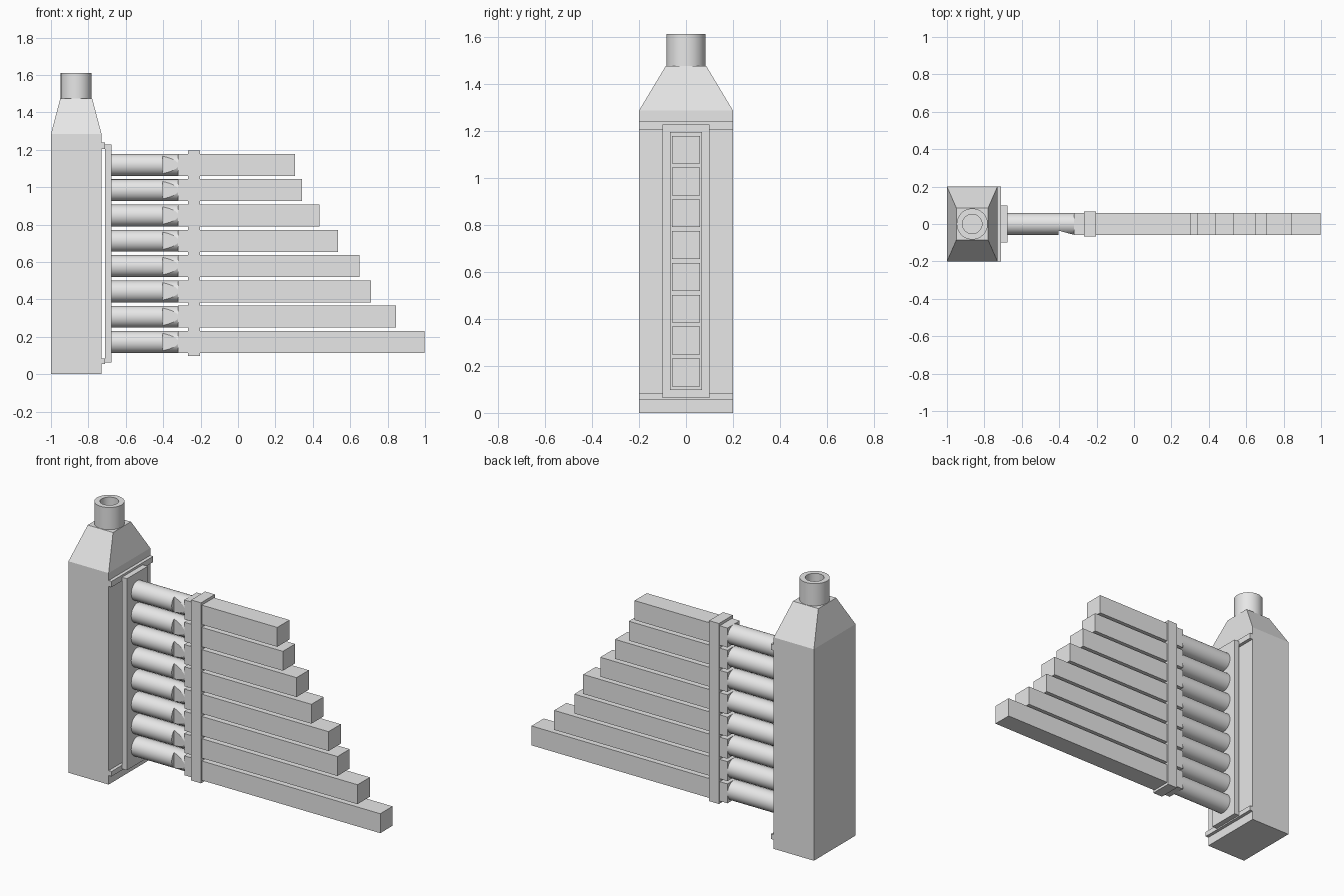
import bpy, bmesh, math
from mathutils import Matrix

if "Cube" in bpy.data.objects:
    bpy.data.objects.remove(bpy.data.objects["Cube"])

grey = bpy.data.materials.new("plain grey")
grey.diffuse_color = (0.8, 0.8, 0.8, 1)
grey.use_nodes = True
grey.node_tree.nodes["Principled BSDF"].inputs["Base Color"].default_value = grey.diffuse_color


def finish(name, bm):
    bmesh.ops.recalc_face_normals(bm, faces=bm.faces)
    me = bpy.data.meshes.new(name)
    bm.to_mesh(me)
    bm.free()
    me.materials.append(grey)
    ob = bpy.data.objects.new(name, me)
    bpy.context.collection.objects.link(ob)
    return ob


def loft(name, rings):
    """Closed solid through rings with equal point counts."""
    bm = bmesh.new()
    vs = [[bm.verts.new(p) for p in r] for r in rings]
    n = len(vs[0])
    for a, b in zip(vs, vs[1:]):
        for i in range(n):
            j = (i + 1) % n
            bm.faces.new((a[i], a[j], b[j], b[i]))
    bm.faces.new(vs[0])
    bm.faces.new(vs[-1])
    return finish(name, bm)


def rect(x0, x1, y, z):
    return [(x0, -y, z), (x1, -y, z), (x1, y, z), (x0, y, z)]


def box(name, x0, x1, y, z0, z1):
    return loft(name, [rect(x0, x1, y, z0), rect(x0, x1, y, z1)])


def smooth(ob):
    bpy.ops.object.select_all(action='DESELECT')
    ob.select_set(True)
    bpy.context.view_layer.objects.active = ob
    bpy.ops.object.shade_smooth_by_angle(angle=math.radians(30))


# Wind chest with tapered shoulder
loft("chest", [rect(-1, -0.73, 0.2, 0), rect(-1, -0.73, 0.2, 1.285),
               rect(-0.95, -0.78, 0.086, 1.475)])

# Hollow neck
ring = [(r * math.cos(a), r * math.sin(a)) for r in (1,)
        for a in [2 * math.pi * i / 48 for i in range(48)]]
neck = loft("neck", [[(-0.865 + r * x, r * y, z) for x, y in ring]
                     for r, z in ((0.083, 1.47), (0.083, 1.61), (0.052, 1.61), (0.052, 1.48))])
smooth(neck)

# Rails and mounting plate on the chest
box("lower_rail", -0.735, -0.71, 0.2, 0.055, 0.085)
box("upper_rail", -0.735, -0.71, 0.2, 1.205, 1.24)
box("mounting_plate", -0.71, -0.677, 0.1, 0.063, 1.227)

# Strap across the pipes
box("strap", -0.268, -0.202, 0.067, 0.098, 1.195)

# Wedge that cuts the mouths of all pipes
wedge = [(-0.405, -0.035), (-0.32, -0.058), (-0.32, -0.1), (-0.405, -0.1)]
cutter = loft("mouth_cutter", [[(x, y, z) for x, y in wedge] for z in (0, 1.3)])
cutter.hide_render = True
cutter.hide_viewport = True

# Pipes: round foot with a cut mouth, then a square body
ends = [0.998, 0.845, 0.71, 0.65, 0.535, 0.435, 0.343, 0.305]
for i, end in enumerate(ends):
    z = 0.172 + 0.1353 * i
    box(f"pipe_body_{i + 1}", -0.32, end, 0.059, z - 0.059, z + 0.059)
    foot = loft(f"pipe_foot_{i + 1}", [[(x, 0.0585 * a, z + 0.0585 * b) for a, b in ring]
                                       for x in (-0.68, -0.318)])
    cut = foot.modifiers.new("mouth", 'BOOLEAN')
    cut.operation = 'DIFFERENCE'
    cut.solver = 'EXACT'
    cut.object = cutter
    smooth(foot)
